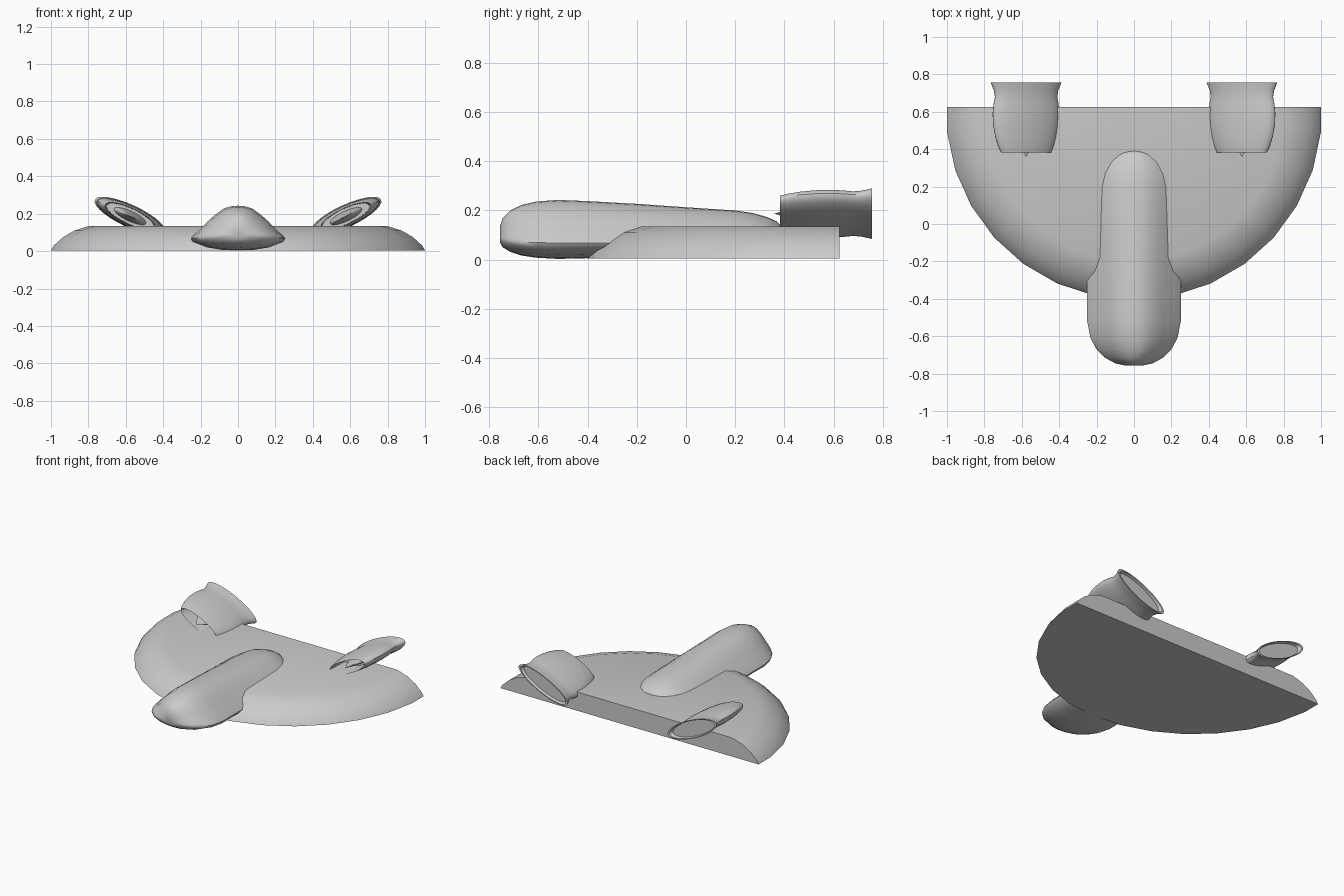
import bpy, bmesh
from math import sin, cos, radians, pi
from mathutils import Vector

if "Cube" in bpy.data.objects:
    bpy.data.objects.remove(bpy.data.objects["Cube"])


def loft(name, rings, cut_y=None, angle=35):
    """Skin a list of closed rings, cap both ends, optionally slice flat at cut_y."""
    bm = bmesh.new()
    rows = [[bm.verts.new(p) for p in ring] for ring in rings]
    n = len(rows[0])
    for a, b in zip(rows, rows[1:]):
        for i in range(n):
            j = (i + 1) % n
            bm.faces.new((a[i], a[j], b[j], b[i]))
    bm.faces.new(rows[0])
    bm.faces.new(rows[-1])
    if cut_y is not None:
        geom = bm.verts[:] + bm.edges[:] + bm.faces[:]
        bmesh.ops.bisect_plane(bm, geom=geom, plane_co=(0, cut_y, 0),
                               plane_no=(0, 1, 0), clear_outer=True)
        rim = [e for e in bm.edges if e.is_boundary]
        bmesh.ops.holes_fill(bm, edges=rim, sides=0)
    bmesh.ops.recalc_face_normals(bm, faces=bm.faces[:])
    mesh = bpy.data.meshes.new(name)
    bm.to_mesh(mesh)
    bm.free()
    ob = bpy.data.objects.new(name, mesh)
    bpy.context.collection.objects.link(ob)
    bpy.ops.object.select_all(action='DESELECT')
    ob.select_set(True)
    bpy.context.view_layer.objects.active = ob
    bpy.ops.object.shade_smooth_by_angle(angle=radians(angle))
    return ob


# Wing: domed disc with a flat deck, sliced straight across the back
wing_profile = [(1.0055, 0.004), (0.99, 0.03), (0.94, 0.075), (0.88, 0.11), (0.8, 0.135)]
loft("wing_hull",
     [[(r * cos(radians(6 + 12 * i)), 0.6 + r * sin(radians(6 + 12 * i)), z)
       for i in range(30)] for r, z in wing_profile], cut_y=0.625)

# Fuselage: one cross-section scaled along the length (y, half width, top, bottom)
half = [(0, 1), (0.15, 0.985), (0.3, 0.94), (0.5, 0.79), (0.66, 0.64), (0.8, 0.48),
        (0.95, 0.34), (1, 0.27), (0.96, 0.19), (0.66, 0.07), (0.33, 0.015), (0, 0)]
section = half + [(-x, z) for x, z in reversed(half[1:-1])]
stations = [(-0.757, 0.045, 0.135, 0.07), (-0.745, 0.10, 0.17, 0.05),
            (-0.715, 0.155, 0.20, 0.032), (-0.67, 0.20, 0.222, 0.017),
            (-0.61, 0.233, 0.236, 0.008), (-0.52, 0.25, 0.243, 0.003),
            (-0.40, 0.25, 0.238, 0.006), (-0.2, 0.255, 0.227, 0.01),
            (0.0, 0.26, 0.213, 0.01), (0.2, 0.265, 0.2, 0.01),
            (0.27, 0.255, 0.19, 0.01), (0.33, 0.23, 0.173, 0.01),
            (0.37, 0.19, 0.155, 0.01), (0.395, 0.14, 0.13, 0.01)]
loft("fuselage", [[(w * x, y, b + (t - b) * z) for x, z in section]
                  for y, w, t, b in stations], angle=50)

# Engines: tilted oval nacelles with intake spike and recessed exhaust (scale, y)
nacelle = [(0.004, 0.36), (0.3, 0.46), (0.45, 0.53), (0.66, 0.53), (0.69, 0.39),
           (0.71, 0.383), (0.79, 0.415), (0.87, 0.465), (0.93, 0.53), (0.945, 0.59),
           (0.915, 0.645), (0.88, 0.68), (0.91, 0.715), (1.0, 0.757),
           (0.92, 0.757), (0.86, 0.735), (0.01, 0.735)]
A, B, TILT = 0.208, 0.06, radians(25)
for side, label in ((-1, "left"), (1, "right")):
    rings = []
    for s, y in nacelle:
        ring = []
        for i in range(28):
            t = 2 * pi * i / 28
            u, v = A * s * cos(t), B * s * sin(t)
            ring.append(Vector((side * (0.577 + u * cos(TILT) - v * sin(TILT)), y,
                                0.187 + u * sin(TILT) + v * cos(TILT))))
        rings.append(ring)
    loft("engine_" + label, rings, angle=40)
